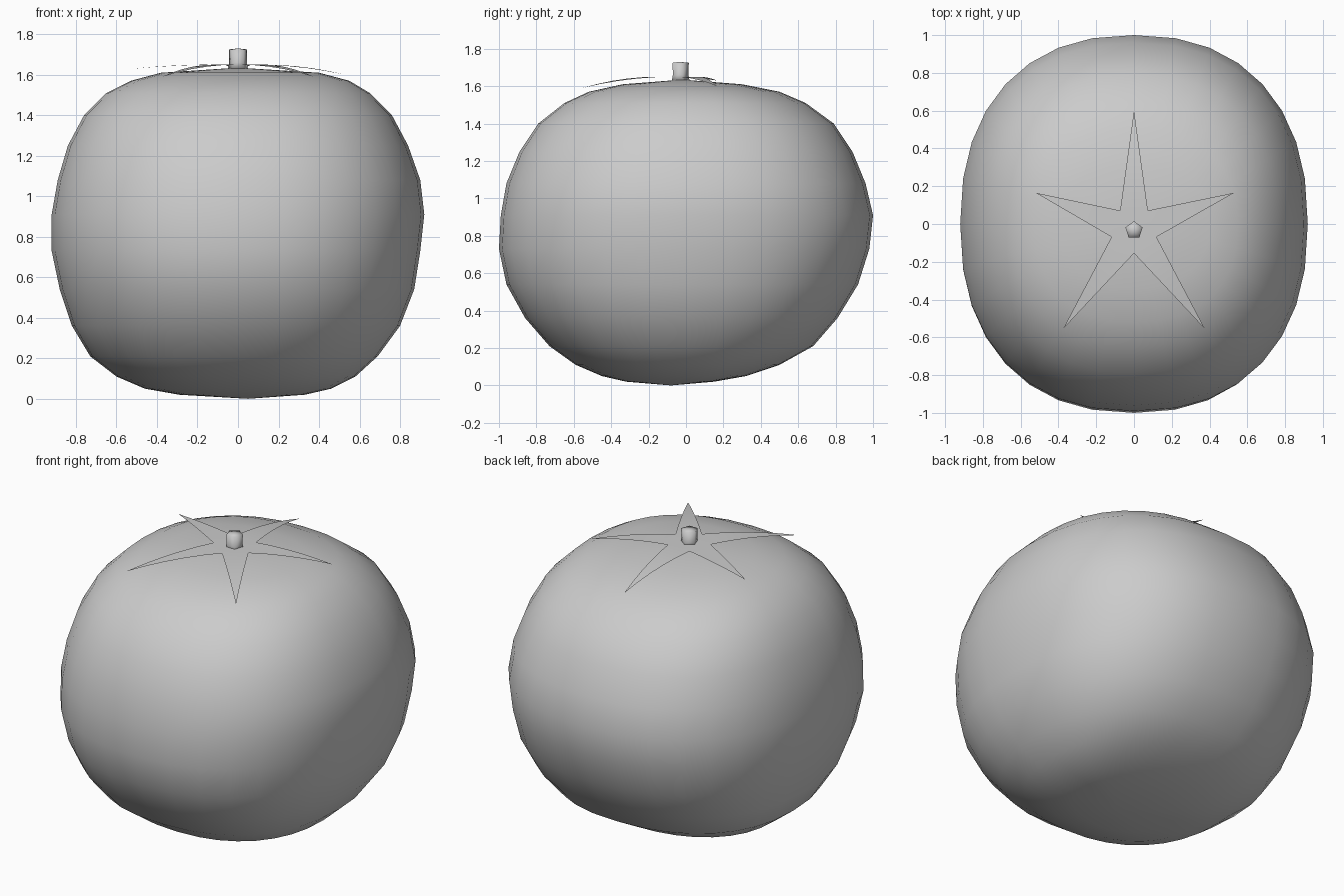
import bpy
import bmesh
from math import sin, cos, pi, copysign
from mathutils import Vector

default_cube = bpy.data.objects.get("Cube")
if default_cube:
    bpy.data.objects.remove(default_cube, do_unlink=True)

grey = bpy.data.materials.new("plain grey")
grey.use_nodes = True
grey.diffuse_color = (0.6, 0.6, 0.6, 1)
for node in grey.node_tree.nodes:
    if node.type == "BSDF_PRINCIPLED":
        node.inputs["Base Color"].default_value = grey.diffuse_color
        node.inputs["Roughness"].default_value = 0.8


def finish(name, bm, closed=True, smooth_angle=pi):
    """Turn a bmesh into a smooth shaded, coloured object."""
    if closed:
        bmesh.ops.recalc_face_normals(bm, faces=bm.faces)
    mesh = bpy.data.meshes.new(name)
    bm.to_mesh(mesh)
    bm.free()
    mesh.materials.append(grey)
    obj = bpy.data.objects.new(name, mesh)
    bpy.context.collection.objects.link(obj)
    bpy.ops.object.select_all(action="DESELECT")
    obj.select_set(True)
    bpy.context.view_layer.objects.active = obj
    bpy.ops.object.shade_smooth_by_angle(angle=smooth_angle)
    return obj


def bridge(bm, lower, upper):
    """Join two rings of equal length with quads."""
    count = len(lower)
    for i in range(count):
        j = (i + 1) % count
        bm.faces.new((lower[i], lower[j], upper[j], upper[i]))


def cap(bm, ring, centre):
    """Close a ring with a fan."""
    pole = bm.verts.new(centre)
    for a, b in zip(ring, ring[1:] + ring[:1]):
        bm.faces.new((a, b, pole))


# Fruit: rounded, slightly lopsided rings (height, left, right, front, back reach)
RINGS = [
    (.02, .29, .33, .32, .15),
    (.05, .46, .46, .45, .32),
    (.11, .60, .58, .59, .50),
    (.21, .73, .69, .73, .68),
    (.36, .82, .80, .86, .81),
    (.54, .88, .87, .96, .92),
    (.73, .92, .90, 1, .98),
    (.91, .92, .92, .99, 1),
    (1.08, .89, .90, .96, .96),
    (1.25, .84, .84, .89, .89),
    (1.4, .76, .76, .79, .79),
    (1.51, .65, .65, .65, .64),
    (1.57, .53, .55, .52, .50),
    (1.61, .38, .40, .34, .30),
]
SEGMENTS = 32
ROUNDNESS = 2 / 2.3


def rounded(value):
    return copysign(abs(value) ** ROUNDNESS, value)


bm = bmesh.new()
rings = []
for z, west, east, front, back in RINGS:
    ring = []
    for i in range(SEGMENTS):
        angle = 2 * pi * i / SEGMENTS
        x, y = rounded(cos(angle)), rounded(sin(angle))
        ring.append(bm.verts.new((x * (east if x > 0 else west),
                                  y * (back if y > 0 else front), z)))
    rings.append(ring)
for lower, upper in zip(rings, rings[1:]):
    bridge(bm, lower, upper)
cap(bm, rings[0], (0.05, -0.08, 0))
cap(bm, rings[-1], (0, -0.02, 1.635))
finish("fruit", bm)

# Calyx: five thin pointed sepals that droop towards their tips
CENTRE = Vector((0, -0.03, 1.65))
NOTCH_RADIUS = 0.125
STEPS = 5
TIPS = [(0, .6, 1.575), (-.52, .165, 1.63), (-.375, -.555, 1.59),
        (.375, -.555, 1.59), (.53, .165, 1.6)]

bm = bmesh.new()
for i, tip in enumerate(TIPS):
    tip = Vector(tip)
    angle = pi / 2 + i * 2 * pi / 5
    notches = [CENTRE + NOTCH_RADIUS * Vector((cos(a), sin(a), 0))
               for a in (angle - pi / 5, angle + pi / 5)]
    rows = []
    for s in range(STEPS):
        t = s / STEPS
        row = []
        for notch in notches:
            p = notch.lerp(tip, t)
            p.z = CENTRE.z + (tip.z - CENTRE.z) * t ** 2
            row.append(bm.verts.new(p))
        rows.append(row)
    for (a, b), (c, d) in zip(rows, rows[1:]):
        bm.faces.new((a, c, d, b))
    bm.faces.new((rows[-1][0], bm.verts.new(tip), rows[-1][1]))
    bm.faces.new((bm.verts.new(CENTRE), *rows[0]))
bmesh.ops.remove_doubles(bm, verts=bm.verts, dist=0.001)
finish("calyx", bm, closed=False)

# Stem: short five-sided stub
bm = bmesh.new()
rings = []
for z, radius in ((1.63, .052), (1.66, .046), (1.725, .048)):
    rings.append([bm.verts.new((radius * cos(a), radius * sin(a) - 0.033, z))
                  for a in (pi / 2 + k * 2 * pi / 5 for k in range(5))])
for lower, upper in zip(rings, rings[1:]):
    bridge(bm, lower, upper)
cap(bm, rings[-1], (0, -0.033, 1.73))
bm.faces.new(rings[0])
finish("stem", bm)
